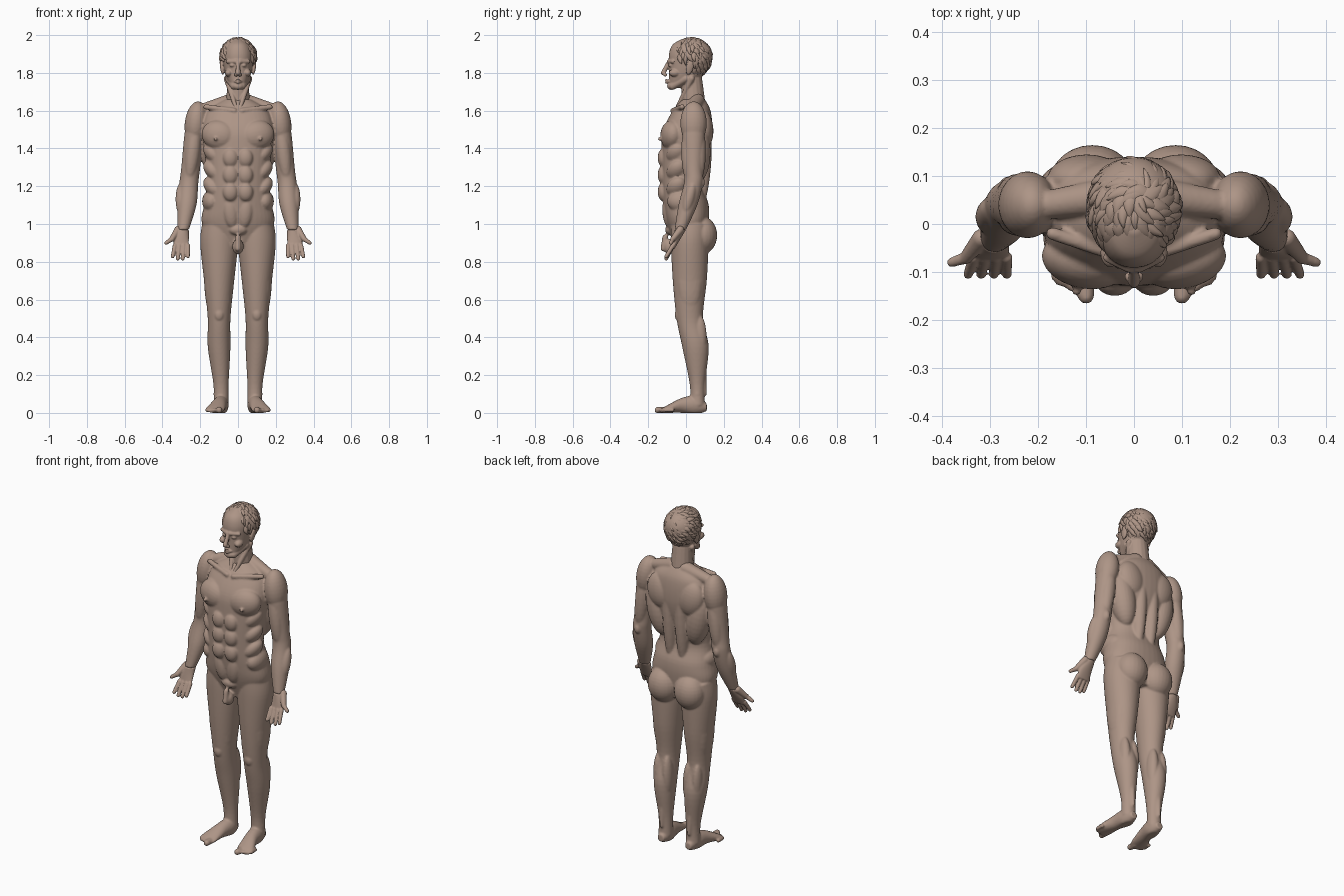
import bpy, bmesh, math, random
from mathutils import Vector, Matrix

cube = bpy.data.objects.get("Cube")
if cube:
    bpy.data.objects.remove(cube)

skin = bpy.data.materials.new("warm clay skin")
skin.use_nodes = True
skin.diffuse_color = (.42, .3, .24, 1)
skin.node_tree.nodes["Principled BSDF"].inputs["Base Color"].default_value = skin.diffuse_color


def blob(bm, centre, radii, frame=Matrix.Identity(3), segments=24, rows=16):
    """Ellipsoid, optionally turned into a frame of three axes."""
    matrix = Matrix.Translation(centre) @ frame.to_4x4() @ Matrix.Diagonal((*radii, 1))
    return bmesh.ops.create_uvsphere(bm, u_segments=segments, v_segments=rows,
                                     radius=1, matrix=matrix)["verts"]


def muscle(bm, start, end, wide, deep):
    """Ellipsoid spanning two points, its depth facing front to back."""
    start, end = Vector(start), Vector(end)
    up = (end - start).normalized()
    side = Vector((0, 1, 0)).cross(up).normalized()
    frame = Matrix((side, up.cross(side), up)).transposed()
    blob(bm, (start + end) / 2, (wide, deep, (end - start).length / 2), frame)


def rod(bm, start, end, thick, thin):
    """Round-ended tapering rod, for fingers, toes and tendons."""
    start, end = Vector(start), Vector(end)
    along = end - start
    turn = along.to_track_quat("Z", "Y").to_matrix().to_4x4()
    bmesh.ops.create_cone(bm, cap_ends=True, segments=16, radius1=thick, radius2=thin,
                          depth=along.length, matrix=Matrix.Translation((start + end) / 2) @ turn)
    for point, radius in ((start, thick), (end, thin)):
        blob(bm, point, [radius] * 3, segments=16, rows=10)


def spline(before, start, end, after, t):
    """Smooth value between start and end."""
    leave, arrive = (end - before) / 2, (after - start) / 2
    ease = t * t * (3 - t - t)
    return start + (end - start) * ease + t * (1 - t) * (leave * (1 - t) - arrive * t)


def loft(bm, stations, flat=False, power=2, sides=40, steps=6):
    """Skin through (x, y, z, radius, radius) stations; flat stations lie across y."""
    ends = [stations[0], *stations, stations[-1]]
    smooth = [[spline(*values, step / steps) for values in zip(*ends[i:i + 4])]
              for i in range(len(stations) - 1) for step in range(steps)]
    smooth.append(stations[-1])
    rings = []
    for x, y, z, wide, deep in smooth:
        ring = []
        for i in range(sides):
            angle = math.tau * i / sides
            u, v = math.cos(angle), math.sin(angle)
            u = math.copysign(abs(u) ** (2 / power), u) * wide
            v = math.copysign(abs(v) ** (2 / power), v) * deep
            ring.append(bm.verts.new((x + u, y, max(0, z + v)) if flat else (x + u, y + v, z)))
        rings.append(ring)
    for low, high in zip(rings, rings[1:]):
        for i in range(sides):
            j = (i + 1) % sides
            bm.faces.new((low[i], low[j], high[j], high[i]))
    bm.faces.new(rings[0][::-1])
    bm.faces.new(rings[-1])


def mirror(bm):
    """Copy everything so far to the other side."""
    copy = bmesh.ops.duplicate(bm, geom=bm.verts[:] + bm.edges[:] + bm.faces[:])["geom"]
    for item in copy:
        if isinstance(item, bmesh.types.BMVert):
            item.co.x = -item.co.x


def finish(bm, name, voxel=None):
    """Make the object; with a voxel size, fuse its forms into one surface."""
    bmesh.ops.recalc_face_normals(bm, faces=bm.faces[:])
    for face in bm.faces:
        face.smooth = True
    mesh = bpy.data.meshes.new(name)
    bm.to_mesh(mesh)
    bm.free()
    mesh.materials.append(skin)
    item = bpy.data.objects.new(name, mesh)
    bpy.context.collection.objects.link(item)
    if voxel:
        fuse = item.modifiers.new("fuse", "REMESH")
        fuse.mode, fuse.voxel_size, fuse.use_smooth_shade = "VOXEL", voxel, True
        soften = item.modifiers.new("soften", "SMOOTH")
        soften.factor, soften.iterations = .5, 2


# Joints of the model's left side
hip, knee, ankle = Vector((.1, .02, .94)), Vector((.1, .02, .52)), Vector((.09, .06, .1))
shoulder, elbow, wrist = Vector((.22, .04, 1.55)), Vector((.26, .04, 1.22)), Vector((.29, -.03, .97))
front, back, outward = Vector((0, -.05, 0)), Vector((0, .05, 0)), Vector((.04, 0, 0))

# Legs: skin, kneecap, thigh, calf, ankle bones, heel tendon, buttock
body = bmesh.new()
loft(body, [(.09, .06, .04, .04, .04), (.09, .06, .15, .04, .04), (.1, .05, .35, .06, .07),
            (.1, .02, .5, .06, .07), (.1, .02, .7, .08, .09), (.1, .02, .9, .1, .1),
            (.1, .02, 1, .09, .1)])
blob(body, knee + front, (.03, .03, .04))
muscle(body, knee + front / 2 - outward, hip, .04, .06)
muscle(body, knee + outward, hip + outward, .04, .07)
for side in (-outward, outward):
    muscle(body, knee + side * .7 + back, ankle.lerp(knee, .4) + side * .7 + back / 2, .03, .04)
    blob(body, ankle + side / 2, (.02, .02, .02))
rod(body, ankle + back * .8, ankle.lerp(knee, .3) + back * .8, .01, .02)
blob(body, hip + back * 1.3 + outward / -3, (.09, .08, .1))

# Feet and toes
loft(body, [(.09, .11, .03, .02, .02), (.09, .05, .04, .04, .05), (.1, -.02, .04, .04, .04),
            (.12, -.1, .02, .05, .02), (.12, -.13, .01, .04, .01)], flat=True)
for i in range(5):
    toe = Vector((.1 + i * .016, i * .01 - .11, .015))
    size = .01 if i else .017
    rod(body, toe, toe + front * .8, size, size)

# Arms: skin, shoulder cap, front and back upper arm, forearm, elbow point
loft(body, [(.21, .04, 1.6, .04, .05), (.23, .04, 1.5, .05, .06), (.25, .04, 1.3, .05, .05),
            (.26, .04, 1.22, .05, .05), (.27, .01, 1.1, .05, .05), (.29, -.03, .97, .03, .03)])
muscle(body, shoulder.lerp(elbow, -.3), shoulder.lerp(elbow, .4), .06, .07)
muscle(body, shoulder + front / 2, elbow + front / 2, .04, .04)
muscle(body, shoulder + back / 2, elbow + back / 2, .04, .04)
muscle(body, elbow + outward, elbow.lerp(wrist, .7) + outward / 2, .03, .03)
blob(body, elbow + back * .8, (.02, .02, .03))

# Chest muscle and nipple, collarbone, shoulder slope
muscle(body, (.01, -.09, 1.45), (.19, -.06, 1.49), .08, .06)
blob(body, (.12, -.14, 1.45), (.01, .01, .01))
rod(body, (.02, -.07, 1.6), (.17, -.02, 1.62), .014, .014)
rod(body, (.04, .06, 1.65), shoulder + Vector((-.04, 0, .06)), .04, .03)

# Belly rows with slanting side muscles
for row in range(3):
    z = 1.17 + row * .09
    blob(body, (.04, -.12, z), (.04, .03, .05))
    muscle(body, (.1, -.08, z - .02), (.17, -.02, z + .07), .04, .05)
muscle(body, (.03, -.09, .98), (.05, -.1, 1.15), .04, .03)
blob(body, (.14, -.02, 1.12), (.05, .08, .06))

# Back: side sheet, shoulder blade, spine column
muscle(body, (.1, .06, 1.22), (.16, .06, 1.54), .07, .07)
muscle(body, (.08, .1, 1.4), (.12, .09, 1.6), .08, .05)
muscle(body, (.04, .07, 1.07), (.04, .1, 1.62), .04, .05)
mirror(body)

# Trunk and groin
loft(body, [(0, .02, .88, .12, .08), (0, .01, 1, .19, .11), (0, 0, 1.1, .18, .12),
            (0, -.02, 1.22, .16, .11), (0, 0, 1.4, .18, .13), (0, .01, 1.5, .19, .13),
            (0, .03, 1.6, .16, .1), (0, .04, 1.66, .07, .06)], power=2.3)
blob(body, (0, -.08, .97), (.05, .03, .03))
blob(body, (0, -.09, .88), (.03, .03, .04))
rod(body, (0, -.11, .93), (0, -.12, .87), .015, .015)
finish(body, "body", .006)

# Hands: palm facing forward, fingers fanning out, thumb
hands = bmesh.new()
loft(hands, [(*wrist, .03, .03), (.3, -.05, .92, .04, .02), (.3, -.07, .87, .04, .01)])
for i in range(4):
    base = Vector((.265 + i * .023, -.07, .885))
    tip = base + Vector((i * .004, -.035, abs(i - 1.5) * .012 - .075))
    rod(hands, base, base.lerp(tip, .5), .012, .011)
    rod(hands, base.lerp(tip, .5), tip, .011, .01)
thumb = Vector((.35, -.07, .92))
rod(hands, wrist + outward * .7, thumb, .02, .014)
rod(hands, thumb, thumb + Vector((.03, -.01, -.02)), .013, .01)
mirror(hands)
finish(hands, "hands", .004)

# Brow, eye, cheekbone, nostril, lips, jaw, ear, neck tendon
head = bmesh.new()
rod(head, (.01, -.09, 1.86), (.055, -.07, 1.86), .012, .01)
blob(head, (.03, -.08, 1.84), (.015, .014, .01))
blob(head, (.05, -.06, 1.8), (.02, .03, .02))
blob(head, (.01, -.11, 1.79), (.01, .01, .01))
for z in (1.75, 1.762):
    rod(head, (0, -.105, z), (.02, -.09, 1.755), .007, .003)
rod(head, (.05, 0, 1.77), (.02, -.07, 1.73), .02, .02)
muscle(head, (.08, .01, 1.79), (.09, .03, 1.87), .01, .02)
rod(head, (.06, .03, 1.77), (.01, -.05, 1.61), .016, .01)
mirror(head)

# Nose, chin, neck, skull
rod(head, (0, -.09, 1.86), (0, -.12, 1.8), .01, .013)
blob(head, (0, -.08, 1.73), (.03, .02, .02))
rod(head, (0, .04, 1.62), (0, .03, 1.77), .065, .055)
loft(head, [(0, -.06, 1.72, .03, .03), (0, -.01, 1.77, .06, .08), (0, .01, 1.83, .075, .1),
            (0, .02, 1.9, .08, .11), (0, .02, 1.95, .06, .09), (0, .02, 1.98, .02, .04)], power=2.2)
finish(head, "head", .004)

# Hair: a cap covered in overlapping locks that swirl around the crown
random.seed(7)
hair = bmesh.new()
centre, size, crown = Vector((0, .03, 1.88)), Vector((.09, .1, .1)), Vector((.02, .07, 1.98))
blob(hair, (0, .05, 1.89), (.09, .09, .09))
count = 260
for i in range(count):
    up = 1 - (i + i + 1) / count
    spin = i * math.pi * (3 - math.sqrt(5))
    level = math.sqrt(1 - up * up)
    out = Vector((math.cos(spin) * level, math.sin(spin) * level, up))
    spot = centre + out * size
    hairline = 1.92 if spot.y < -.04 else 1.87 if spot.y < .04 else 1.78
    if spot.z < hairline:
        continue
    fall = (spot - crown).normalized()
    sweep = fall + out.cross(fall) * random.uniform(.2, 1)
    sweep = (sweep - out * sweep.dot(out)).normalized()
    sweep = (sweep + out * random.uniform(-.1, .3)).normalized()
    side = out.cross(sweep).normalized()
    frame = Matrix((sweep, side, sweep.cross(side))).transposed()
    long, wide = random.uniform(.03, .04), random.uniform(.01, .02)
    for vert in blob(hair, spot, (long, wide, .01), frame, segments=12, rows=8):
        # Taper toward the tip and curl sideways and down
        reach = (vert.co - spot).dot(sweep) / long
        across = (vert.co - spot).dot(side)
        vert.co -= side * across * max(reach, 0) / 2
        vert.co += (side * wide * .6 - out * .005) * reach * reach
        vert.co.z = min(vert.co.z, 2)
finish(hair, "hair")
